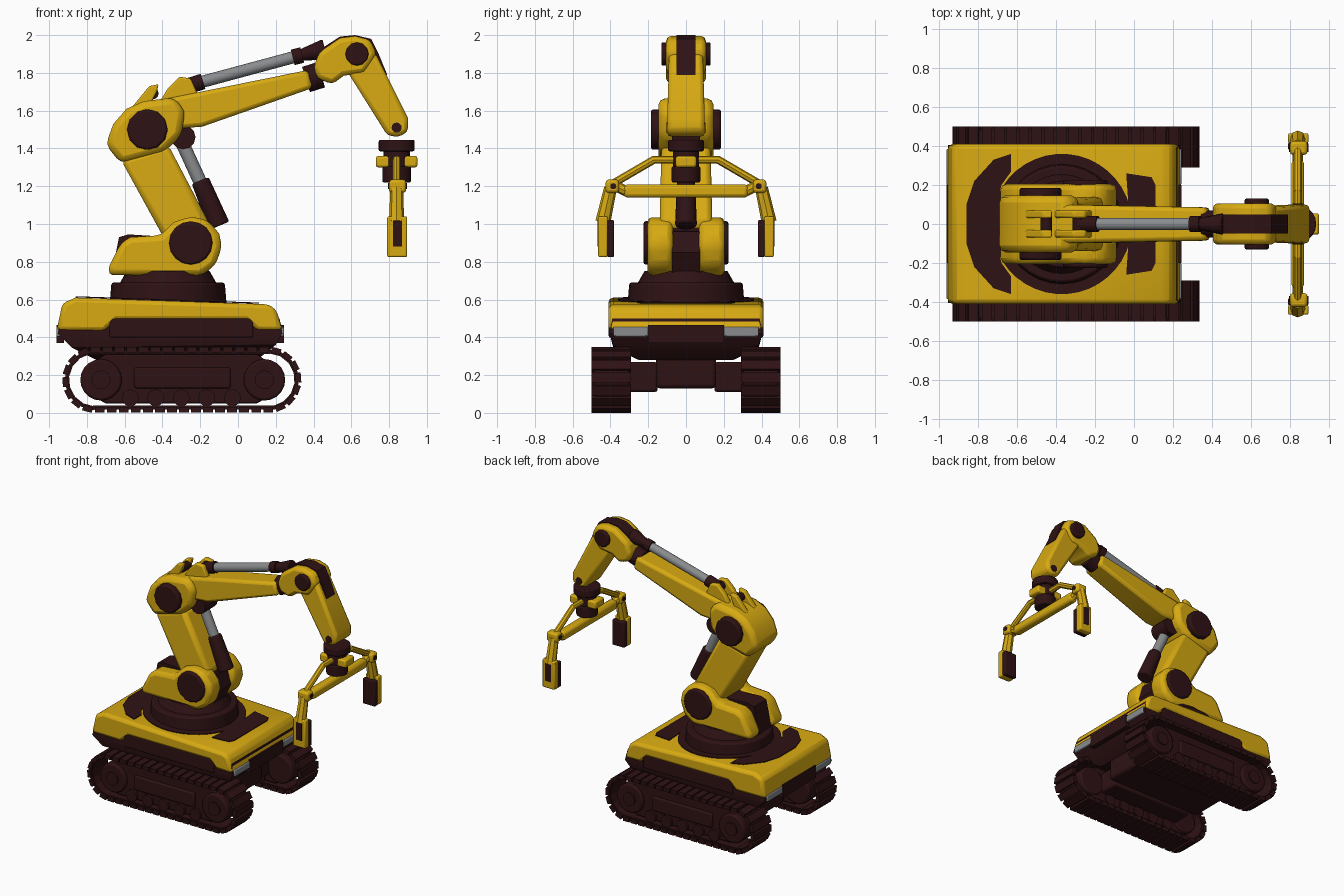
import bpy, bmesh, math
from mathutils import Vector, Matrix

cube = bpy.data.objects.get("Cube")
if cube:
    bpy.data.objects.remove(cube)


def material(name, rgb):
    m = bpy.data.materials.new(name)
    m.use_nodes = True
    m.diffuse_color = (*rgb, 1)
    m.node_tree.nodes["Principled BSDF"].inputs["Base Color"].default_value = (*rgb, 1)
    return m


YELLOW = material("yellow paint", (0.68, 0.40, 0.006))
DARK = material("dark brown", (0.028, 0.006, 0.007))
GREY = material("steel grey", (0.25, 0.26, 0.27))
made = []


def finish(name, bm, mat, bevel=0.0):
    bmesh.ops.recalc_face_normals(bm, faces=bm.faces[:])
    me = bpy.data.meshes.new(name)
    bm.to_mesh(me)
    bm.free()
    me.materials.append(mat)
    ob = bpy.data.objects.new(name, me)
    bpy.context.collection.objects.link(ob)
    if bevel:
        mod = ob.modifiers.new("soft edges", "BEVEL")
        mod.width, mod.segments = bevel, 2
        mod.limit_method, mod.angle_limit = "ANGLE", math.radians(30)
    made.append(ob)
    return ob


def extrude(name, pts, offset, mat, bevel=0.0):
    bm = bmesh.new()
    face = bm.faces.new([bm.verts.new(p) for p in pts])
    new = bmesh.ops.extrude_face_region(bm, geom=[face])["geom"]
    bmesh.ops.translate(bm, vec=offset, verts=[v for v in new if isinstance(v, bmesh.types.BMVert)])
    return finish(name, bm, mat, bevel)


def prism(name, outline, y0, y1, mat, bevel=0.0):
    """Side outline (x, z) extruded across y."""
    return extrude(name, [(x, y0, z) for x, z in outline], (0, y1 - y0, 0), mat, bevel)


def hull(name, pts, mat, bevel=0.0):
    """Convex body from (x, z, half width) points."""
    bm = bmesh.new()
    for x, z, w in pts:
        for s in (-1, 1):
            bm.verts.new((x, s * w, z))
    bmesh.ops.convex_hull(bm, input=bm.verts[:])
    bmesh.ops.dissolve_limit(bm, angle_limit=0.03, verts=bm.verts[:], edges=bm.edges[:])
    return finish(name, bm, mat, bevel)


def box(name, lo, hi, mat, bevel=0.0):
    lo, hi = Vector(lo), Vector(hi)
    bm = bmesh.new()
    bmesh.ops.create_cube(bm, size=1, matrix=Matrix.Translation((lo + hi) / 2) @ Matrix.Diagonal((*(hi - lo), 1)))
    return finish(name, bm, mat, bevel)


def rod(name, a, b, r, mat, r2=None, sides=16, bevel=0.0):
    a, b = Vector(a), Vector(b)
    turn = (b - a).to_track_quat("Z", "Y").to_matrix().to_4x4()
    bm = bmesh.new()
    bmesh.ops.create_cone(bm, cap_ends=True, segments=sides, radius1=r, radius2=r if r2 is None else r2,
                          depth=(b - a).length, matrix=Matrix.Translation((a + b) / 2) @ turn)
    return finish(name, bm, mat, bevel)


def pin(name, x, z, w, r, mat, sides=12, bevel=0.0):
    return rod(name, (x, -w, z), (x, w, z), r, mat, sides=sides, bevel=bevel)


# Crawler tracks
X0, X1, R, CZ = -0.755, 0.16, 0.155, 0.175


def track_point(d):
    """Position and heading at distance d around the track loop."""
    run, arc = X1 - X0, math.pi * R
    if d < run:
        return X0 + d, CZ + R, 0
    if d < run + arc:
        t = (d - run) / R
        return X1 + R * math.sin(t), CZ + R * math.cos(t), t
    if d < 2 * run + arc:
        return X1 - (d - run - arc), CZ - R, math.pi
    t = (d - 2 * run - arc) / R + math.pi
    return X0 + R * math.sin(t), CZ + R * math.cos(t), t


links = 44
loop = 2 * (X1 - X0) + 2 * math.pi * R
for s, side in ((-1, "right"), (1, "left")):
    bm = bmesh.new()
    for i in range(links):
        x, z, t = track_point(i * loop / links)
        place = Matrix.Translation((x, s * 0.395, z)) @ Matrix.Rotation(t, 4, "Y")
        for dz, dims in ((-0.008, (0.072, 0.18, 0.02)), (0.004, (0.052, 0.21, 0.03))):
            bmesh.ops.create_cube(bm, size=1, matrix=place @ Matrix.Translation((0, 0, dz)) @ Matrix.Diagonal((*dims, 1)))
    finish(f"{side}_track_links", bm, DARK)
    ya, yb = sorted((s * 0.31, s * 0.46))
    prism(f"{side}_track_frame", [(-0.79, 0.1), (-0.7, 0.05), (0.1, 0.05), (0.19, 0.1),
                                  (0.19, 0.25), (0.1, 0.31), (-0.7, 0.31), (-0.79, 0.25)], ya, yb, DARK, 0.01)
    for x in (X0 + 0.03, X1 - 0.02):
        rod(f"{side}_track_wheel", (x, s * 0.3, CZ), (x, s * 0.485, CZ), 0.11, DARK, sides=20, bevel=0.012)
        rod(f"{side}_wheel_hub", (x, s * 0.48, CZ), (x, s * 0.495, CZ), 0.05, DARK)
    for i in range(5):
        x = -0.57 + i * 0.135
        rod(f"{side}_road_roller", (x, s * 0.3, 0.08), (x, s * 0.48, 0.08), 0.045, DARK, sides=12)
    box(f"{side}_side_guard", (-0.55, min(s * 0.45, s * 0.478), 0.13), (-0.04, max(s * 0.45, s * 0.478), 0.24), DARK, 0.01)
    ya, yb = sorted((s * 0.15, s * 0.32))
    box(f"{side}_axle_carrier", (-0.65, ya, 0.11), (0.05, yb, 0.27), DARK, 0.015)

# Undercarriage and chassis
box("belly_frame", (-0.72, -0.16, 0.13), (0.1, 0.16, 0.4), DARK, 0.02)
hull("chassis_skirt", [(-0.93, 0.5, 0.39), (0.22, 0.5, 0.39), (-0.955, 0.42, 0.405), (0.235, 0.42, 0.405),
                       (-0.88, 0.345, 0.385), (0.2, 0.36, 0.385), (-0.75, 0.28, 0.25), (0.1, 0.28, 0.25)], DARK)
box("chassis_flank", (-0.68, -0.409, 0.40), (0.08, 0.409, 0.5), DARK, 0.006)
prism("chassis_cover", [(-0.96, 0.435), (-0.93, 0.58), (-0.86, 0.61), (0.16, 0.575), (0.2, 0.55), (0.24, 0.435),
                        (0.1, 0.435), (0.04, 0.49), (-0.64, 0.49), (-0.71, 0.43)], -0.41, 0.41, YELLOW, 0.025)
for end, xa, xb in (("front", 0.2, 0.243), ("rear", -0.962, -0.92)):
    box(f"{end}_end_panel", (xa, -0.2, 0.37), (xb, 0.2, 0.465), DARK)
    for s in (-1, 1):
        ya, yb = sorted((s * 0.2, s * 0.385))
        box(f"{end}_lamp", (xa, ya, 0.405), (xb, yb, 0.455), GREY, 0.006)


# Dark deck panels that follow the sloping roof
def deck(name, half):
    outline = half + [(x, -y) for x, y in reversed(half)]
    extrude(name, [(x, y, 0.5765 - 0.0343 * (x - 0.16)) for x, y in outline], (0, 0, 0.006), DARK)


deck("rear_deck_panel", [(-0.70, 0.12), (-0.68, 0.2), (-0.63, 0.27), (-0.63, 0.36), (-0.72, 0.33), (-0.82, 0.22), (-0.86, 0.1)])
deck("front_deck_panel", [(-0.03, 0.12), (-0.04, 0.26), (0.09, 0.24), (0.11, 0.2)])
deck("turntable_panel", [(-0.37 + 0.36 * math.cos(a), 0.36 * math.sin(a)) for a in
                         [math.pi * (i + 0.5) / 20 for i in range(20)]])

# Turntable
rod("turntable_base", (-0.37, 0, 0.57), (-0.37, 0, 0.69), 0.31, DARK, 0.3, sides=32, bevel=0.012)
rod("turntable_neck", (-0.37, 0, 0.68), (-0.37, 0, 0.75), 0.26, DARK, 0.22, sides=32)

# Shoulder
cheek = [(-0.69, 0.73), (-0.68, 0.78), (-0.62, 0.9), (-0.57, 0.93), (-0.41, 0.94), (-0.34, 1.01), (-0.25, 1.04),
         (-0.16, 1.02), (-0.1, 0.95), (-0.085, 0.88), (-0.12, 0.78), (-0.2, 0.725)]
for s, side in ((-1, "right"), (1, "left")):
    ya, yb = sorted((s * 0.07, s * 0.205))
    prism(f"{side}_shoulder_cheek", cheek, ya, yb, YELLOW, 0.03)
prism("shoulder_core", [(-0.67, 0.73), (-0.63, 0.93), (-0.58, 0.945), (-0.42, 0.935), (-0.3, 0.98), (-0.14, 0.96),
                        (-0.11, 0.85), (-0.17, 0.72)], -0.075, 0.075, DARK)
pin("shoulder_pivot", -0.25, 0.9, 0.225, 0.115, DARK, 16, 0.012)

# Lower arm and elbow
hull("lower_arm", [(-0.62, 1.34, 0.13), (-0.37, 1.42, 0.13), (-0.4, 0.94, 0.14), (-0.15, 1.0, 0.14),
                   (-0.27, 0.85, 0.14)], YELLOW, 0.03)
prism("elbow_housing", [(-0.7, 1.42), (-0.66, 1.53), (-0.59, 1.61), (-0.5, 1.65), (-0.34, 1.67), (-0.28, 1.6),
                        (-0.3, 1.47), (-0.39, 1.38), (-0.62, 1.32)], -0.145, 0.145, YELLOW, 0.035)
pin("elbow_pivot", -0.48, 1.5, 0.185, 0.108, DARK, 12, 0.012)

# Lower ram
rod("lower_ram_barrel", (-0.1, 0, 0.99), (-0.2, 0, 1.23), 0.058, DARK, 0.048, bevel=0.01)
rod("lower_ram_rod", (-0.19, 0, 1.2), (-0.3, 0, 1.44), 0.036, GREY)
pin("lower_ram_knuckle", -0.29, 1.46, 0.075, 0.065, DARK)

# Upper arm
hull("upper_arm", [(-0.42, 1.655, 0.1), (-0.2, 1.69, 0.1), (-0.4, 1.5, 0.1), (-0.19, 1.515, 0.1),
                   (0.37, 1.815, 0.085), (0.395, 1.72, 0.085)], YELLOW, 0.022)
for s in (-1, 1):
    ya, yb = sorted((s * 0.03, s * 0.07))
    prism("ram_lug", [(-0.42, 1.64), (-0.37, 1.72), (-0.31, 1.78), (-0.25, 1.77), (-0.21, 1.68)], ya, yb, YELLOW, 0.01)
    prism("rear_hook", [(-0.56, 1.62), (-0.47, 1.73), (-0.42, 1.74), (-0.43, 1.7), (-0.47, 1.62)], ya, yb, YELLOW, 0.008)
pin("rear_hook_pin", -0.45, 1.69, 0.04, 0.03, DARK)
pin("ram_lug_pin", -0.28, 1.73, 0.05, 0.035, DARK)

# Upper ram
rod("upper_ram_base", (-0.28, 0, 1.725), (-0.185, 0, 1.755), 0.042, DARK)
rod("upper_ram_barrel", (-0.2, 0, 1.75), (0.32, 0, 1.89), 0.032, GREY)
rod("upper_ram_collar", (0.29, 0, 1.882), (0.34, 0, 1.895), 0.042, DARK)
rod("upper_ram_tip", (0.33, 0, 1.893), (0.46, 0, 1.925), 0.03, DARK, 0.055, bevel=0.008)

# Wrist head and forearm
rod("head_collar", (0.36, 0, 1.765), (0.44, 0, 1.79), 0.07, DARK)
prism("wrist_head", [(0.4, 1.83), (0.43, 1.91), (0.54, 1.985), (0.62, 1.995), (0.7, 1.975), (0.735, 1.9),
                     (0.67, 1.8), (0.56, 1.785), (0.5, 1.74), (0.42, 1.77)], -0.105, 0.105, YELLOW, 0.025)
prism("head_top_strip", [(0.42, 1.915), (0.54, 1.992), (0.62, 2.0), (0.705, 1.98), (0.745, 1.9), (0.79, 1.79),
                         (0.75, 1.78), (0.5, 1.86)], -0.05, 0.05, DARK)
pin("wrist_pivot", 0.63, 1.9, 0.13, 0.062, DARK, 12, 0.008)
hull("forearm", [(0.725, 1.91, 0.09), (0.57, 1.82, 0.09), (0.9, 1.56, 0.1), (0.9, 1.49, 0.1), (0.85, 1.46, 0.1),
                 (0.79, 1.47, 0.1), (0.945, 1.52, 0.03)][:-1], YELLOW, 0.022)
pin("forearm_pin", 0.84, 1.51, 0.104, 0.027, DARK)

# Tool flange
GX = 0.84
for name, za, zb, r in (("flange_disc", 1.385, 1.445, 0.095), ("flange_neck", 1.3, 1.4, 0.07), ("flange_hub", 1.22, 1.305, 0.076)):
    rod(name, (GX, 0, za), (GX, 0, zb), r, DARK, sides=20, bevel=0.008)
box("flange_plate", (0.73, -0.055, 1.3), (0.95, 0.055, 1.36), YELLOW, 0.012)

# Gripper
box("gripper_beam", (0.808, -0.33, 1.14), (0.872, 0.33, 1.21), YELLOW, 0.02)
rod("gripper_top_bar", (GX, -0.175, 1.34), (GX, 0.175, 1.34), 0.021, YELLOW, sides=8)
for s, side in ((-1, "right"), (1, "left")):
    rod(f"{side}_gripper_strut", (GX, s * 0.165, 1.343), (GX, s * 0.385, 1.215), 0.021, YELLOW, sides=8)
    rod(f"{side}_beam_end", (GX, s * 0.31, 1.17), (GX, s * 0.38, 1.205), 0.028, YELLOW, sides=8)
    box(f"{side}_knuckle", (0.8, min(s * 0.355, s * 0.425), 1.165), (0.89, max(s * 0.355, s * 0.425), 1.235), YELLOW, 0.015)
    rod(f"{side}_knuckle_pin", (0.795, s * 0.385, 1.2), (0.895, s * 0.385, 1.2), 0.016, DARK)
    rod(f"{side}_finger_link", (GX, s * 0.4, 1.19), (GX, s * 0.44, 1.01), 0.034, YELLOW, 0.04, sides=8)
    for name, a, b, z, mat in (("finger", 0.415, 0.465, 1.04, YELLOW), ("finger_pad", 0.38, 0.418, 1.02, DARK)):
        ya, yb = sorted((s * a, s * b))
        box(f"{side}_{name}", (0.79, ya, 0.825), (0.895, yb, z), mat, 0.008)
    ya, yb = sorted((s * 0.46, s * 0.468))
    box(f"{side}_finger_inset", (0.82, ya, 0.88), (0.868, yb, 1.02), DARK)

# Smooth shading with crisp edges
bpy.ops.object.select_all(action="DESELECT")
for ob in made:
    ob.select_set(True)
bpy.context.view_layer.objects.active = made[0]
bpy.ops.object.shade_smooth_by_angle(angle=math.radians(35))
